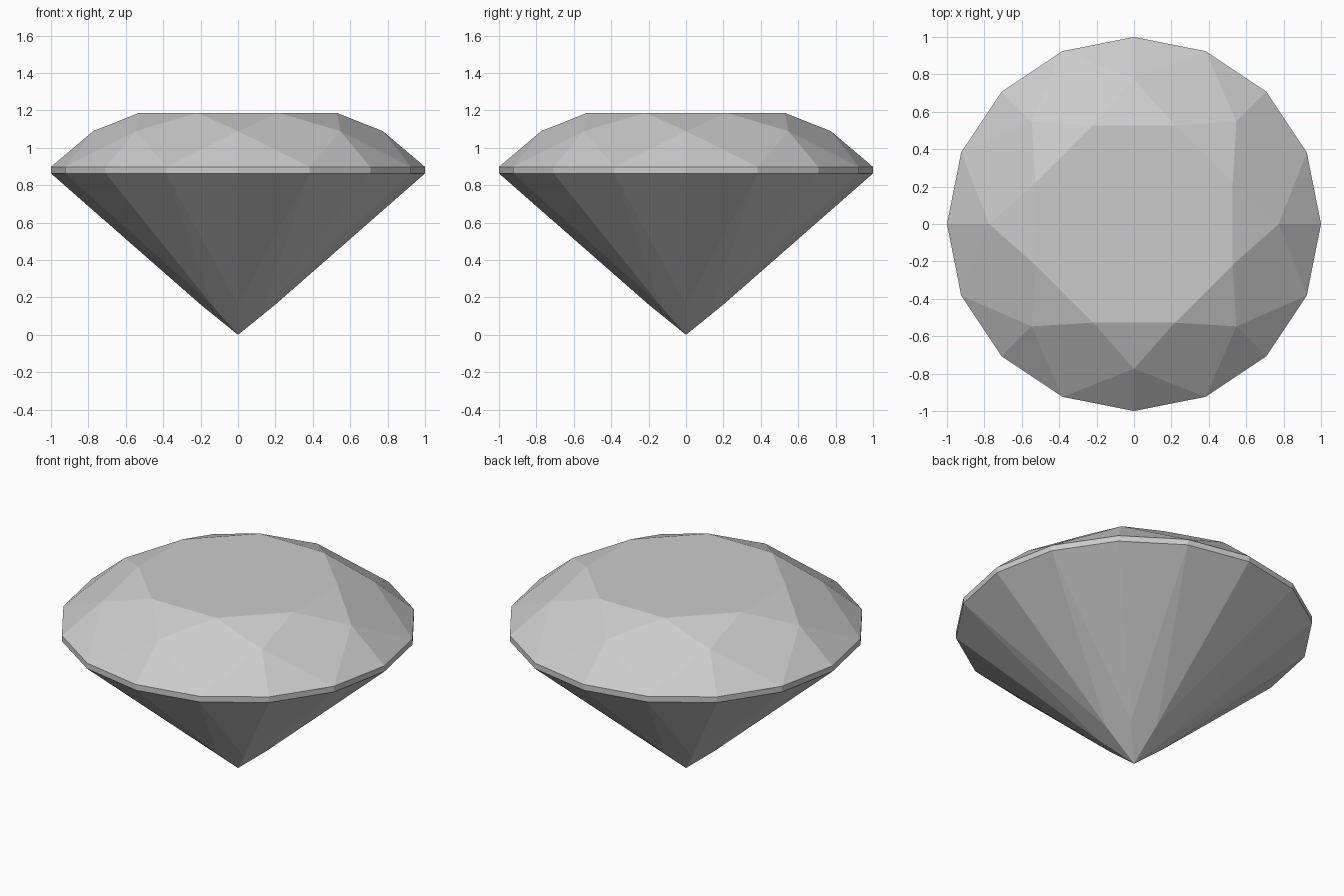
import bpy, bmesh
from math import cos, sin, pi

if "Cube" in bpy.data.objects:
    bpy.data.objects.remove(bpy.data.objects["Cube"])

N = 8  # symmetry of the cut
bm = bmesh.new()


def ring(count, radius, z, start=0.0):
    return [bm.verts.new((radius * cos(start + 2 * pi * i / count),
                          radius * sin(start + 2 * pi * i / count), z))
            for i in range(count)]


# Vertex rings from the tip to the table
culet = bm.verts.new((0, 0, 0))
lower = ring(N, 0.20, 0.162)
girdle_low = ring(2 * N, 1.0, 0.863)
girdle_top = ring(2 * N, 1.0, 0.898)
upper = ring(N, 0.774, 1.089)
table = ring(N, 0.571, 1.187, pi / N)

bm.faces.new(table)
for i in range(N):
    j = (i + 1) % N
    a, b, c = 2 * i, 2 * i + 1, (2 * i + 2) % (2 * N)
    # Crown: star, kite and upper girdle facets
    bm.faces.new((table[i - 1], upper[i], table[i]))
    bm.faces.new((table[i], upper[i], girdle_top[b], upper[j]))
    bm.faces.new((upper[i], girdle_top[a], girdle_top[b]))
    bm.faces.new((upper[j], girdle_top[b], girdle_top[c]))
    # Girdle band
    for p, q in ((a, b), (b, c)):
        bm.faces.new((girdle_low[p], girdle_low[q], girdle_top[q], girdle_top[p]))
    # Pavilion: long kite and lower girdle facets
    bm.faces.new((culet, lower[j], girdle_low[b], lower[i]))
    bm.faces.new((lower[i], girdle_low[b], girdle_low[a]))
    bm.faces.new((lower[j], girdle_low[c], girdle_low[b]))

bmesh.ops.recalc_face_normals(bm, faces=bm.faces)
mesh = bpy.data.meshes.new("cut_gem")
bm.to_mesh(mesh)
bm.free()
bpy.context.collection.objects.link(bpy.data.objects.new("cut_gem", mesh))
